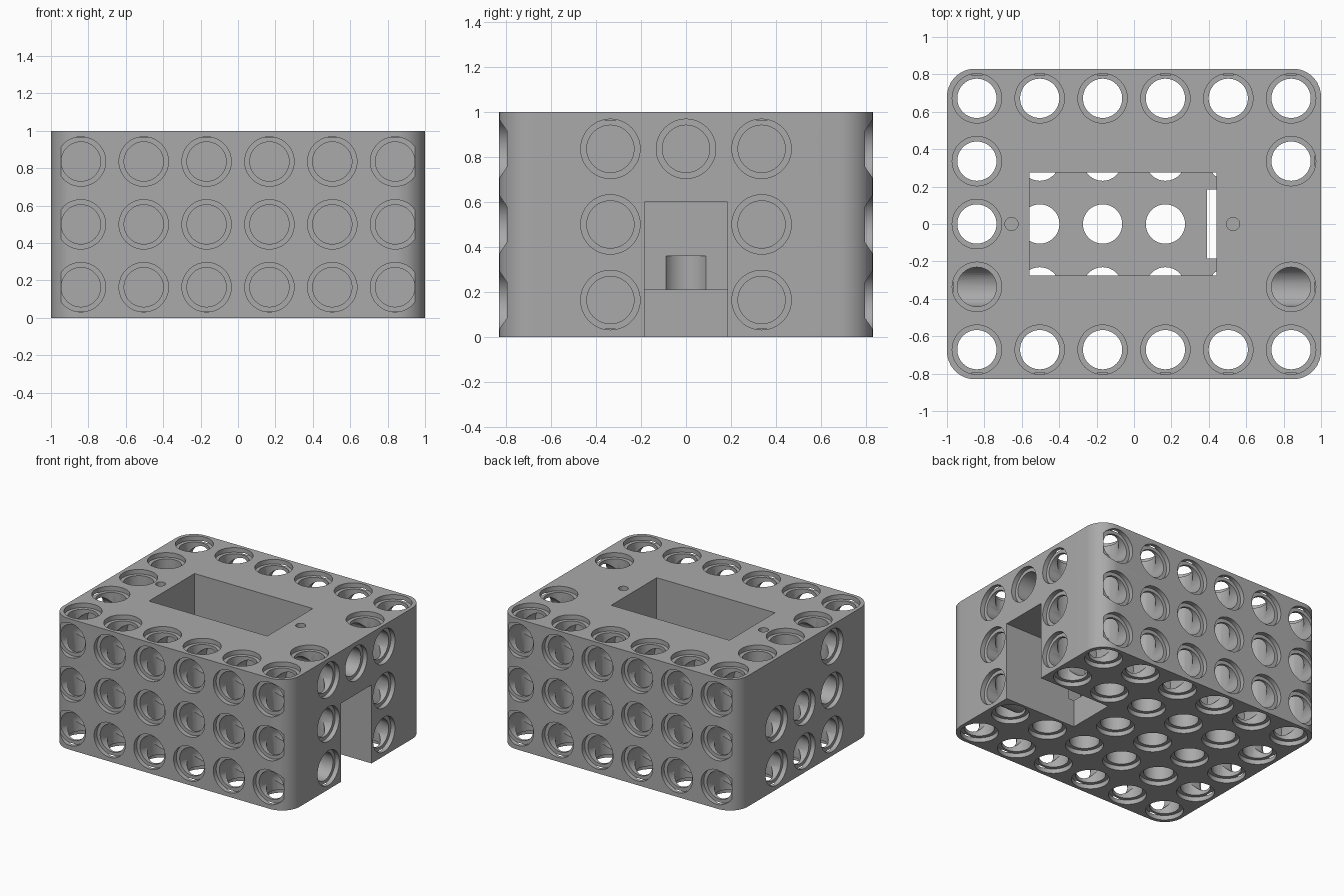
import bpy, bmesh
from math import pi
from mathutils import Matrix, Vector

if "Cube" in bpy.data.objects:
    bpy.data.objects.remove(bpy.data.objects["Cube"])

HX, HY, H = 1.0, 0.83, 1.0          # half width, half depth, height
PITCH = 0.336
XS = [PITCH * (i - 2.5) for i in range(6)]
YS = [PITCH * (i - 2) for i in range(5)]
ZS = [0.5 + PITCH * (i - 1) for i in range(3)]
BORE, RIM, RIM_DEPTH, BLIND = 0.105, 0.132, 0.035, 0.36

grey = bpy.data.materials.new("mid grey plastic")
grey.use_nodes = True
colour = (0.4, 0.4, 0.4, 1)
grey.diffuse_color = colour
grey.node_tree.nodes["Principled BSDF"].inputs["Base Color"].default_value = colour


def make_object(name, bm):
    bmesh.ops.recalc_face_normals(bm, faces=bm.faces)
    mesh = bpy.data.meshes.new(name)
    bm.to_mesh(mesh)
    bm.free()
    mesh.materials.append(grey)
    obj = bpy.data.objects.new(name, mesh)
    bpy.context.collection.objects.link(obj)
    return obj


def add_box(bm, lo, hi):
    lo, hi = Vector(lo), Vector(hi)
    matrix = Matrix.Translation((lo + hi) / 2) @ Matrix.Diagonal((*(hi - lo), 1))
    return bmesh.ops.create_cube(bm, size=1, matrix=matrix)["verts"]


def add_hole(bm, mouth, inward, profile, segments=48):
    """Lathe a stepped plug: profile is (radius, depth) pairs."""
    frame = Matrix.Translation(mouth) @ Vector(inward).to_track_quat('Z', 'Y').to_matrix().to_4x4()
    rings = []
    for radius, depth in profile:
        rings.append([bm.verts.new(frame @ (Matrix.Rotation(2 * pi * i / segments, 4, 'Z')
                      @ Vector((radius, 0, depth)))) for i in range(segments)])
    for a, b in zip(rings, rings[1:]):
        for i in range(segments):
            j = (i + 1) % segments
            bm.faces.new((a[i], a[j], b[j], b[i]))
    bm.faces.new(rings[0][::-1])
    bm.faces.new(rings[-1])


def pin_hole(bm, mouth, inward, depth=BLIND):
    add_hole(bm, mouth, inward,
             [(RIM, -0.05), (RIM, RIM_DEPTH), (BORE, RIM_DEPTH), (BORE, depth)])


# Block with rounded upright edges
bm = bmesh.new()
add_box(bm, (-HX, -HY, 0), (HX, HY, H))
upright = [e for e in bm.edges if abs(e.verts[0].co.z - e.verts[1].co.z) > 0.5]
bmesh.ops.bevel(bm, geom=upright, offset=0.15, segments=12, profile=0.5, affect='EDGES')
block = make_object("housing_block", bm)

# Pocket and cable slot
bm = bmesh.new()
add_box(bm, (-0.56, -0.275, 0.21), (0.44, 0.275, H + 0.1))
pocket = make_object("pocket_cutter", bm)
bm = bmesh.new()
add_box(bm, (0.39, -0.185, -0.1), (HX + 0.1, 0.185, 0.6))
slot = make_object("slot_cutter", bm)

# Holes from the bottom and the top
bm = bmesh.new()
for ix, x in enumerate(XS):
    for iy, y in enumerate(YS):
        if iy == 2 and ix >= 4:
            continue
        rim = ix in (0, 5) or iy in (0, 4)
        if rim:     # one plug right through, with a rim at both ends
            add_hole(bm, (x, y, 0), (0, 0, 1),
                     [(RIM, -0.05), (RIM, RIM_DEPTH), (BORE, RIM_DEPTH),
                      (BORE, H - RIM_DEPTH), (RIM, H - RIM_DEPTH), (RIM, H + 0.05)])
        else:
            pin_hole(bm, (x, y, 0), (0, 0, 1))
upright_holes = make_object("upright_hole_cutter", bm)

# Holes in the front and back
bm = bmesh.new()
for side in (-1, 1):
    for x in XS:
        for z in ZS:
            pin_hole(bm, (x, side * HY, z), (0, -side, 0))
long_side_holes = make_object("long_side_hole_cutter", bm)

# Holes in the two ends
bm = bmesh.new()
for side in (-1, 1):
    for iy in (1, 2, 3):
        for iz in range(3):
            if side == 1 and iy == 2 and iz < 2:
                continue
            if side == -1 and iz == 2 and iy > 1:
                continue
            pin_hole(bm, (side * HX, YS[iy], ZS[iz]), (-side, 0, 0))
end_holes = make_object("end_hole_cutter", bm)

# Small screw holes beside the pocket
bm = bmesh.new()
for x in (-0.655, 0.53):
    add_hole(bm, (x, 0, H), (0, 0, -1), [(0.035, -0.05), (0.035, 0.3)], 24)
screw_holes = make_object("screw_hole_cutter", bm)

# Cut everything and keep the finished mesh
cutters = [pocket, slot, upright_holes, long_side_holes, end_holes, screw_holes]
for cutter in cutters:
    mod = block.modifiers.new(cutter.name, 'BOOLEAN')
    mod.operation, mod.solver, mod.object = 'DIFFERENCE', 'EXACT', cutter
bpy.context.view_layer.update()
finished = bpy.data.meshes.new_from_object(
    block.evaluated_get(bpy.context.evaluated_depsgraph_get()))
block.modifiers.clear()
block.data = finished
for cutter in cutters:
    bpy.data.objects.remove(cutter)

bpy.ops.object.select_all(action='DESELECT')
block.select_set(True)
bpy.context.view_layer.objects.active = block
bpy.ops.object.shade_smooth_by_angle(angle=pi / 6)
